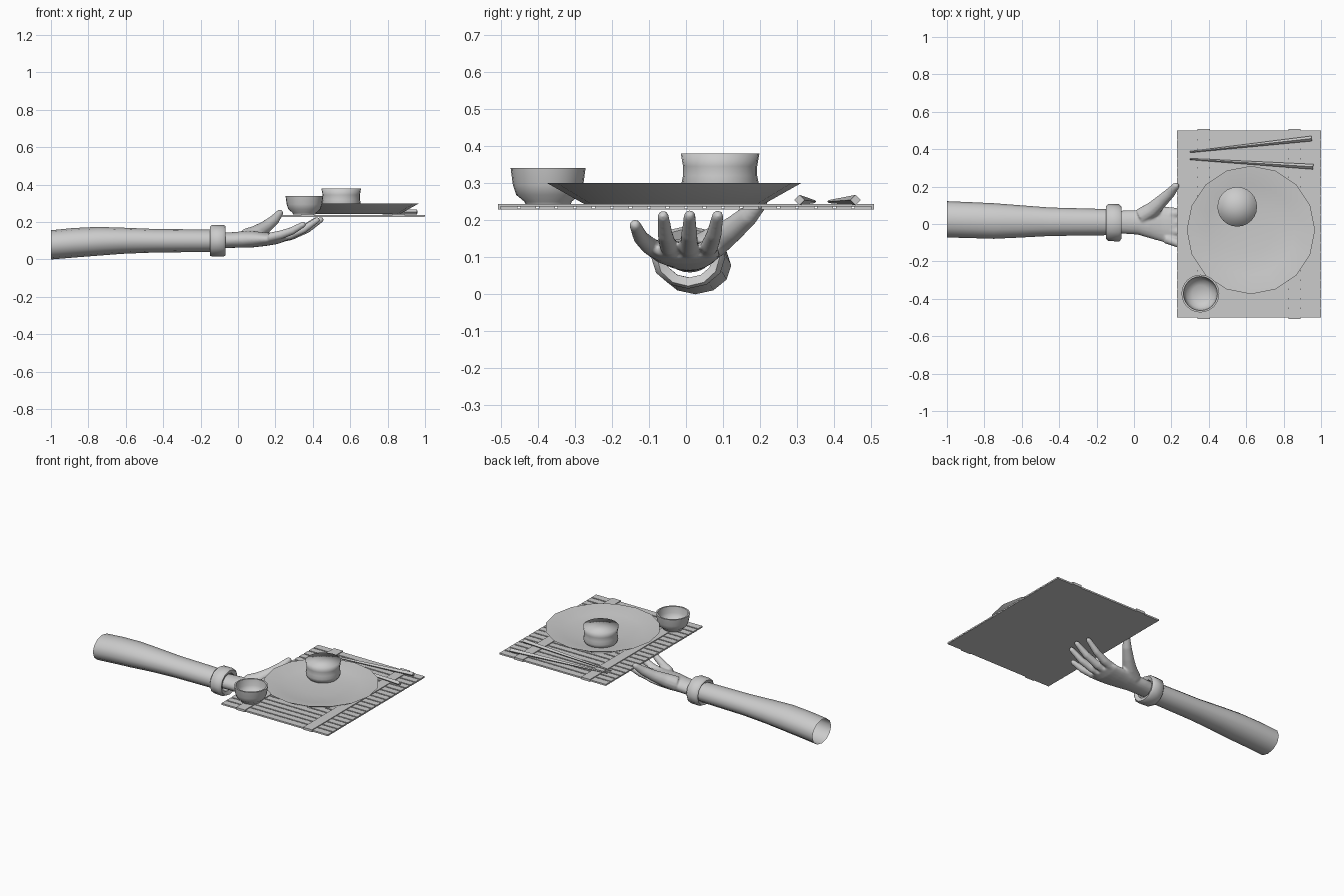
import bpy, bmesh, math
from mathutils import Vector

if "Cube" in bpy.data.objects:
    bpy.data.objects.remove(bpy.data.objects["Cube"])


def finish(name, bm, smooth=40):
    bmesh.ops.recalc_face_normals(bm, faces=bm.faces)
    me = bpy.data.meshes.new(name)
    bm.to_mesh(me)
    bm.free()
    ob = bpy.data.objects.new(name, me)
    bpy.context.collection.objects.link(ob)
    if smooth:
        bpy.ops.object.select_all(action='DESELECT')
        ob.select_set(True)
        bpy.context.view_layer.objects.active = ob
        bpy.ops.object.shade_smooth_by_angle(angle=math.radians(smooth))
    return ob


def bridge(bm, a, b):
    n = len(a)
    for i in range(n):
        bm.faces.new((a[i], a[(i + 1) % n], b[(i + 1) % n], b[i]))


def loft(bm, sections, n=12, caps=True, closed=False, upright=False):
    """Sections are (x, y, z, half width, half height), swept along the path."""
    pts = [Vector(s[:3]) for s in sections]
    rings = []
    for i, s in enumerate(sections):
        t = Vector((1, 0, 0)) if upright else \
            (pts[min(i + 1, len(pts) - 1)] - pts[max(i - 1, 0)]).normalized()
        side = Vector((0, 0, 1)).cross(t).normalized()
        up = t.cross(side)
        rings.append([bm.verts.new(pts[i] + side * s[3] * math.cos(a) + up * s[4] * math.sin(a))
                      for a in (2 * math.pi * k / n for k in range(n))])
    for a, b in zip(rings, rings[1:]):
        bridge(bm, a, b)
    if closed:
        bridge(bm, rings[-1], rings[0])
    elif caps:
        bm.faces.new(rings[0])
        bm.faces.new(rings[-1])


def lathe(name, cx, cy, profile, n, smooth=40):
    """Profile of (radius, z); radius zero closes the end."""
    bm = bmesh.new()
    prev = None
    for r, z in profile:
        k = 1 if r == 0 else n
        ring = [bm.verts.new((cx + r * math.cos(2 * math.pi * i / n),
                              cy + r * math.sin(2 * math.pi * i / n), z)) for i in range(k)]
        if prev:
            if len(prev) == n and k == n:
                bridge(bm, prev, ring)
            else:
                tip, rim = (prev[0], ring) if len(prev) == 1 else (ring[0], prev)
                for i in range(n):
                    bm.faces.new((tip, rim[i], rim[(i + 1) % n]))
        prev = ring
    return finish(name, bm, smooth)


def box(bm, x0, x1, y0, y1, z0, z1):
    vs = bmesh.ops.create_cube(bm, size=1)['verts']
    for v in vs:
        v.co = ((x0 + x1) / 2 + v.co.x * (x1 - x0), (y0 + y1) / 2 + v.co.y * (y1 - y0),
                (z0 + z1) / 2 + v.co.z * (z1 - z0))


# Forearm, open at the elbow end
bm = bmesh.new()
loft(bm, [(-1, .025, .078, .097, .078), (-.88, .021, .089, .096, .079),
          (-.75, .016, .097, .095, .077), (-.62, .014, .1, .087, .07),
          (-.45, .012, .1, .076, .063), (-.15, .01, .1, .07, .06),
          (-.1, .01, .1, .066, .055)], n=12, caps=False, upright=True)
finish("forearm", bm, 60)

# Cuff: thick ring around the wrist
bm = bmesh.new()
loft(bm, [(-.15, .008, .098, .085, .078), (-.14, .008, .1, .098, .084),
          (-.08, .006, .1, .1, .085), (-.066, .006, .1, .085, .078),
          (-.075, .008, .1, .064, .055), (-.14, .008, .1, .068, .058)],
     n=12, closed=True, upright=True)
finish("wrist_cuff", bm, 50)

# Hand: overlapping palm, fingers and thumb fused into one skin
bm = bmesh.new()
loft(bm, [(-.12, .01, .1, .058, .042), (-.03, .01, .104, .064, .042), (.02, .008, .106, .065, .044),
          (.08, .005, .108, .08, .044), (.15, -.002, .108, .093, .036),
          (.21, -.005, .112, .096, .03), (.25, -.003, .118, .082, .022)], n=20, upright=True)
fingers = [
    [(.17, -.078, .118, .026), (.23, -.1, .132, .024), (.29, -.122, .153, .021), (.35, -.138, .188, .016)],
    [(.2, -.036, .115, .027), (.28, -.048, .13, .024), (.35, -.056, .16, .021), (.425, -.062, .212, .016)],
    [(.2, .008, .113, .028), (.285, .008, .128, .025), (.37, .009, .163, .022), (.445, .01, .214, .016)],
    [(.2, .053, .115, .027), (.28, .065, .132, .024), (.35, .076, .163, .021), (.42, .086, .213, .016)],
    [(.04, .04, .118, .046), (.1, .078, .142, .042), (.15, .125, .175, .034),
     (.195, .168, .212, .028), (.225, .205, .25, .019)],
]
for f in fingers:
    tip, d = Vector(f[-1][:3]), (Vector(f[-1][:3]) - Vector(f[-2][:3])).normalized()
    r = f[-1][3]
    end = tip + d * r * .7
    loft(bm, [(*p[:3], p[3], p[3]) for p in f] + [(*end, r * .6, r * .6)], n=12)
hand = finish("hand", bm, 0)
rm = hand.modifiers.new("fuse", 'REMESH')
rm.mode = 'VOXEL'
rm.voxel_size = .006
rm.use_smooth_shade = True
sm = hand.modifiers.new("soften", 'SMOOTH')
sm.factor = .5
sm.iterations = 6

# Tray: thin backing with slats on top
bm = bmesh.new()
box(bm, .232, .998, -.5, .5, .228, .231)
for i in range(20):
    y = -.5 + i * .05
    box(bm, .23, 1, y + (.004 if i else 0), y + (.046 if i < 19 else .05), .2285, .238)
finish("slatted_tray", bm, 0)

# Two cross bands lying over the slats and folded over the edges
for i, x in enumerate((.34, .825)):
    bm = bmesh.new()
    box(bm, x, x + .065, -.507, .507, .236, .243)
    for s in (-.5035, .5035):
        box(bm, x, x + .065, s - .0035, s + .0035, .228, .24)
    finish(f"tray_band_{i + 1}", bm, 0)

# Shallow plate
lathe("plate", .625, -.032, [(0, .242), (.24, .242), (.343, .3), (.338, .3), (.24, .279), (.12, .271), (0, .268)],
      16, 50)

# Small bowl with a thin rim
lathe("small_bowl", .355, -.372,
      [(0, .241), (.06, .241), (.064, .25), (.086, .268), (.095, .295), (.101, .34), (.091, .34),
       (.086, .3), (.075, .275), (.045, .258), (0, .254)], 24, 50)

# Waisted cup standing on the plate, filled to the top
lathe("cup", .552, .092,
      [(0, .265), (.085, .265), (.1, .285), (.104, .3), (.1, .32), (.1, .345), (.106, .38), (0, .38)], 24, 100)

# Tapered square chopsticks
for i, (a, b) in enumerate((((.3, .385), (.95, .457)), ((.3, .347), (.958, .306)))):
    bm = bmesh.new()
    loft(bm, [(*a, .25, .004, .004), (*b, .254, .014, .014)], n=4)
    finish(f"chopstick_{i + 1}", bm, 0)
